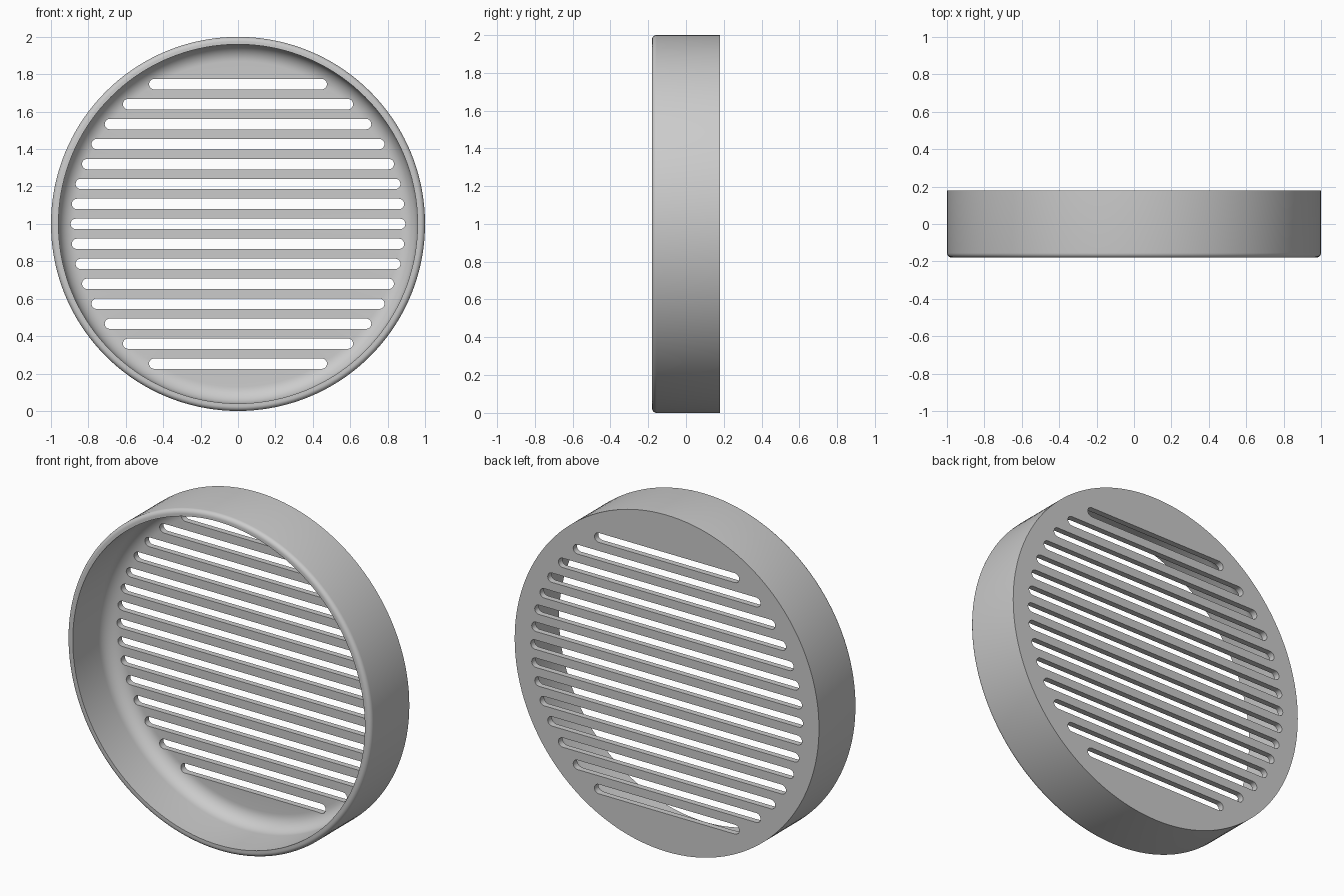
import bpy, bmesh, math
from mathutils import Matrix, Vector

cube = bpy.data.objects.get("Cube")
if cube:
    bpy.data.objects.remove(cube, do_unlink=True)

SEGMENTS = 144
BACK, FRONT = 0.18, -0.18
FLOOR = BACK - 0.035
INNER, FILLET, LIP = 0.96, 0.09, 0.025
PITCH, SLOT_R, SLOT_REACH = 0.1067, 0.028, 0.895

grey = bpy.data.materials.new("plain grey")
grey.use_nodes = True
colour = (0.6, 0.6, 0.6, 1)
grey.diffuse_color = colour
grey.node_tree.nodes["Principled BSDF"].inputs["Base Color"].default_value = colour


def arc(cx, cy, r, start, end, steps):
    """Points along an arc, angles in degrees."""
    angles = [math.radians(start + (end - start) * i / steps) for i in range(steps + 1)]
    return [(cx + r * math.cos(a), cy + r * math.sin(a)) for a in angles]


def make_object(name, bm):
    bmesh.ops.recalc_face_normals(bm, faces=bm.faces)
    mesh = bpy.data.meshes.new(name)
    bm.to_mesh(mesh)
    bm.free()
    mesh.materials.append(grey)
    obj = bpy.data.objects.new(name, mesh)
    bpy.context.collection.objects.link(obj)
    return obj


# Round cover: a lathed cup with a rounded lip and a fillet inside
profile = [(0, BACK), (1, BACK)]
profile += arc(1 - LIP, FRONT + LIP, LIP, 0, -90, 6)
profile += [(INNER, FRONT)]
profile += arc(INNER - FILLET, FLOOR - FILLET, FILLET, 0, 90, 10)
profile += [(0, FLOOR)]
bm = bmesh.new()
verts = [bm.verts.new((r, y, 1)) for r, y in profile]
edges = [bm.edges.new(pair) for pair in zip(verts, verts[1:])]
bmesh.ops.spin(bm, geom=verts + edges, cent=(0, 0, 1), axis=(0, 1, 0),
               angle=math.tau, steps=SEGMENTS, use_duplicate=False)
bmesh.ops.remove_doubles(bm, verts=bm.verts, dist=1e-4)
cover = make_object("vent_cover", bm)

# Slot cutters: rounded bars whose ends follow a circle
bm = bmesh.new()
for i in range(-7, 8):
    z = i * PITCH
    end = math.sqrt(SLOT_REACH ** 2 - (z * 1.015) ** 2) - SLOT_R
    outline = arc(end, 1 + z, SLOT_R, -90, 90, 10) + arc(-end, 1 + z, SLOT_R, 90, 270, 10)
    face = bm.faces.new([bm.verts.new((x, 0, h)) for x, h in outline])
    out = bmesh.ops.extrude_face_region(bm, geom=[face])
    moved = [v for v in out["geom"] if isinstance(v, bmesh.types.BMVert)]
    bmesh.ops.translate(bm, verts=moved, vec=(0, 0.4, 0))
cutter = make_object("slot_cutter", bm)
cutter.hide_render = True

# Cut the slots, then shade smooth while keeping the rims sharp
bpy.ops.object.select_all(action="DESELECT")
cover.select_set(True)
bpy.context.view_layer.objects.active = cover
cut = cover.modifiers.new("slots", "BOOLEAN")
cut.operation = "DIFFERENCE"
cut.solver = "EXACT"
cut.object = cutter
bpy.ops.object.modifier_apply(modifier=cut.name)
bpy.data.objects.remove(cutter, do_unlink=True)
bpy.ops.object.shade_smooth_by_angle(angle=math.radians(30))
